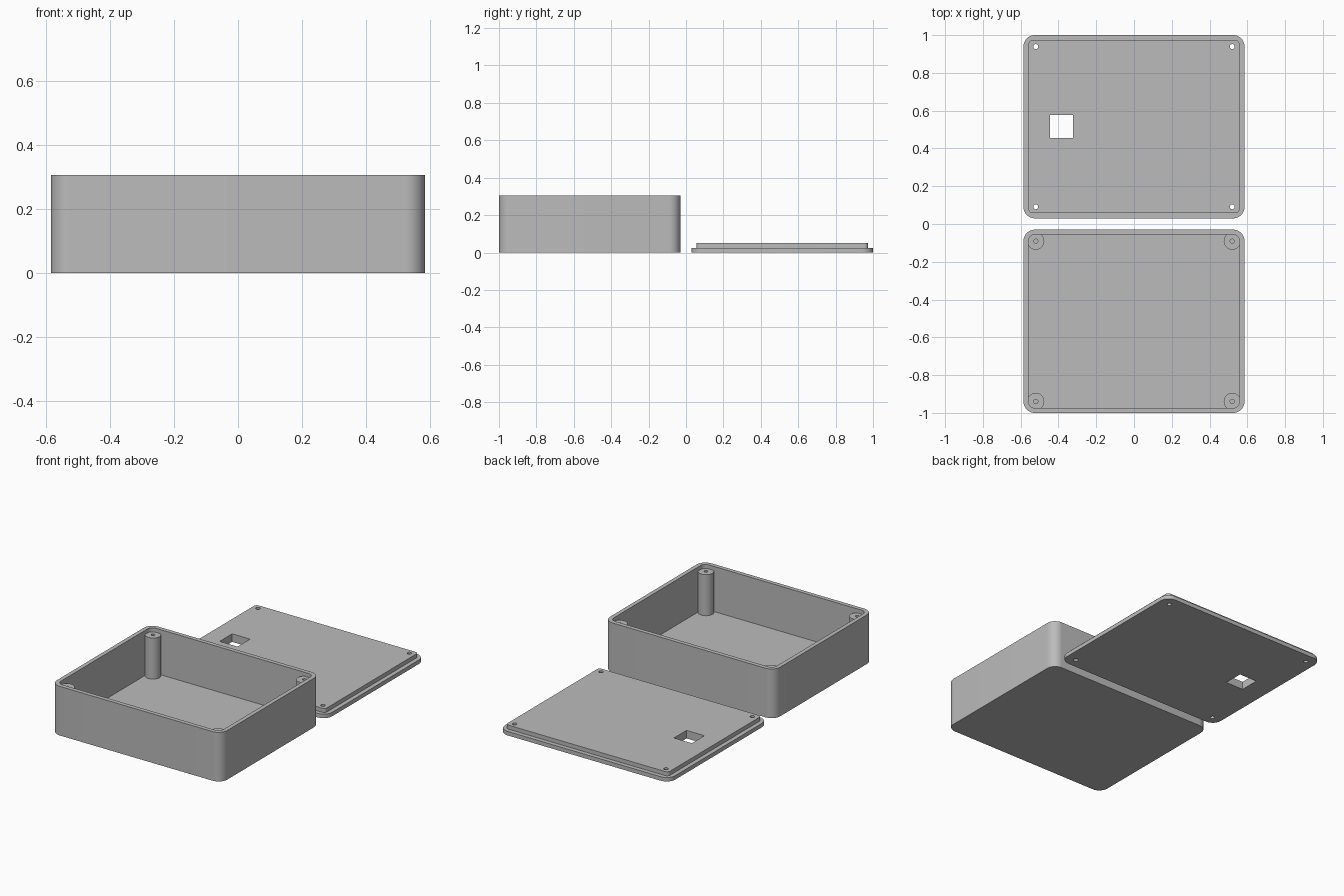
import bpy, bmesh, math
from mathutils import Vector

cube = bpy.data.objects.get("Cube")
if cube:
    bpy.data.objects.remove(cube, do_unlink=True)

# Single plastic colour
grey = bpy.data.materials.new("grey plastic")
grey.use_nodes = True
colour = (0.5, 0.5, 0.5, 1)
grey.diffuse_color = colour
grey.node_tree.nodes["Principled BSDF"].inputs["Base Color"].default_value = colour

HALF_X, HALF_Y, BODY_Y = 0.585, 0.485, 0.515   # half size and centre offset of each half
HEIGHT, WALL, PLATE = 0.305, 0.026, 0.025
POST_X, POST_Y = 0.52, 0.424
CORNERS = [(sx, sy) for sx in (-1, 1) for sy in (-1, 1)]


def prism(name, outline, z0, z1):
    """Extrude a closed outline from z0 to z1."""
    bm = bmesh.new()
    base = bm.faces.new([bm.verts.new((x, y, z0)) for x, y in outline])
    top = bmesh.ops.extrude_face_region(bm, geom=[base])["geom"]
    verts = [g for g in top if isinstance(g, bmesh.types.BMVert)]
    bmesh.ops.translate(bm, verts=verts, vec=Vector((0, 0, z1 - z0)))
    bmesh.ops.recalc_face_normals(bm, faces=bm.faces)
    mesh = bpy.data.meshes.new(name)
    bm.to_mesh(mesh)
    bm.free()
    mesh.materials.append(grey)
    ob = bpy.data.objects.new(name, mesh)
    bpy.context.collection.objects.link(ob)
    return ob


def rounded(cx, cy, hx, hy, r, steps=14):
    """Outline of a rectangle with rounded corners."""
    points = []
    for i, (sx, sy) in enumerate([(1, 1), (-1, 1), (-1, -1), (1, -1)]):
        for k in range(steps + 1):
            a = math.pi / 2 * (i + k / steps)
            points.append((cx + sx * (hx - r) + r * math.cos(a),
                           cy + sy * (hy - r) + r * math.sin(a)))
    return points


def circle(cx, cy, r, n=40):
    return [(cx + r * math.cos(math.tau * k / n), cy + r * math.sin(math.tau * k / n))
            for k in range(n)]


def combine(target, tool, operation):
    """Apply a boolean and discard the helper."""
    tool.hide_render = True
    mod = target.modifiers.new("boolean", 'BOOLEAN')
    mod.object, mod.operation, mod.solver = tool, operation, 'EXACT'
    bpy.ops.object.select_all(action='DESELECT')
    bpy.context.view_layer.objects.active = target
    target.select_set(True)
    bpy.ops.object.modifier_apply(modifier=mod.name)
    bpy.data.objects.remove(tool, do_unlink=True)


def finish(ob):
    bpy.ops.object.select_all(action='DESELECT')
    bpy.context.view_layer.objects.active = ob
    ob.select_set(True)
    bpy.ops.object.shade_smooth_by_angle(angle=math.radians(30))


# Open box with hollow interior
box = prism("box", rounded(0, -BODY_Y, HALF_X, HALF_Y, 0.06), 0, HEIGHT)
cavity = prism("cavity", rounded(0, -BODY_Y, HALF_X - WALL, HALF_Y - WALL, 0.034), PLATE, HEIGHT + 0.1)
combine(box, cavity, 'DIFFERENCE')

# Corner screw posts, set below the rim to clear the lid lip
for sx, sy in CORNERS:
    x, y = sx * POST_X, -BODY_Y + sy * POST_Y
    combine(box, prism("post", circle(x, y, 0.045), PLATE / 2, HEIGHT - PLATE), 'UNION')
for sx, sy in CORNERS:
    x, y = sx * POST_X, -BODY_Y + sy * POST_Y
    combine(box, prism("pilot_hole", circle(x, y, 0.011, 24), PLATE, HEIGHT), 'DIFFERENCE')
finish(box)

# Lid plate with raised locating lip
lid = prism("lid", rounded(0, BODY_Y, HALF_X, HALF_Y, 0.06), 0, PLATE)
lip = prism("lip", rounded(0, BODY_Y, HALF_X - 0.027, HALF_Y - 0.027, 0.02), PLATE / 2, 2 * PLATE)
combine(lid, lip, 'UNION')

# Screw holes and square opening through the lid
for sx, sy in CORNERS:
    hole = circle(sx * POST_X, BODY_Y + sy * POST_Y, 0.013, 24)
    combine(lid, prism("screw_hole", hole, -0.1, 0.2), 'DIFFERENCE')
opening = [(-0.445, 0.455), (-0.322, 0.455), (-0.322, 0.578), (-0.445, 0.578)]
combine(lid, prism("opening", opening, -0.1, 0.2), 'DIFFERENCE')
finish(lid)
